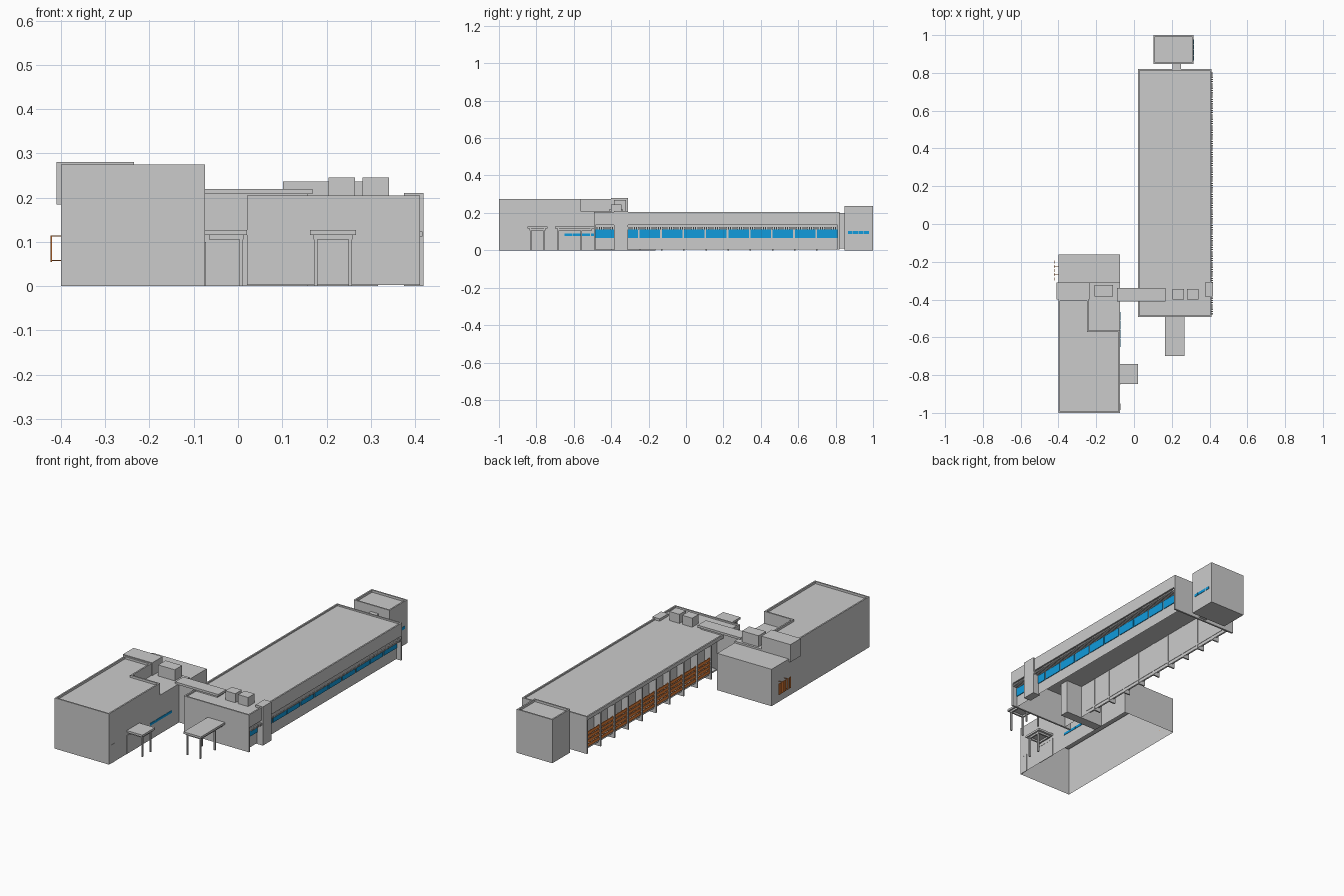
import bpy, bmesh

if "Cube" in bpy.data.objects:
    bpy.data.objects.remove(bpy.data.objects["Cube"])


def material(name, col):
    m = bpy.data.materials.new(name)
    m.diffuse_color = (*col, 1)
    m.use_nodes = True
    m.node_tree.nodes["Principled BSDF"].inputs["Base Color"].default_value = m.diffuse_color
    return m


BLUE = material("window_blue", (0.005, 0.33, 0.72))
ORANGE = material("screen_orange", (0.80, 0.22, 0.04))


def finish(name, bm, mat=None):
    bmesh.ops.recalc_face_normals(bm, faces=bm.faces)
    me = bpy.data.meshes.new(name)
    bm.to_mesh(me)
    bm.free()
    ob = bpy.data.objects.new(name, me)
    bpy.context.collection.objects.link(ob)
    if mat:
        me.materials.append(mat)
    return ob


def boxes(name, items, mat=None):
    """One object from boxes given as (x0, x1, y0, y1, z0, z1)."""
    bm = bmesh.new()
    for x0, x1, y0, y1, z0, z1 in items:
        vs = bmesh.ops.create_cube(bm, size=1)["verts"]
        for v in vs:
            v.co = (x1 if v.co.x > 0 else x0,
                    y1 if v.co.y > 0 else y0,
                    z1 if v.co.z > 0 else z0)
    return finish(name, bm, mat)


def shell(name, outline, z0, z1, floor=True, cap=True, rim=0.008, sink=0.012):
    """Extruded outline whose roof is sunk behind a parapet."""
    bm = bmesh.new()
    base = bm.faces.new([bm.verts.new((x, y, z0)) for x, y in outline])
    geom = bmesh.ops.extrude_face_region(bm, geom=[base])["geom"]
    bmesh.ops.translate(bm, vec=(0, 0, z1 - z0),
                        verts=[g for g in geom if isinstance(g, bmesh.types.BMVert)])
    top = [g for g in geom if isinstance(g, bmesh.types.BMFace)][0]
    if not floor and base.is_valid:
        bmesh.ops.delete(bm, geom=[base], context='FACES_ONLY')
    if cap:
        bm.normal_update()
        bmesh.ops.inset_region(bm, faces=[top], thickness=rim, use_even_offset=True)
        geom = bmesh.ops.extrude_face_region(bm, geom=[top])["geom"]
        bmesh.ops.translate(bm, vec=(0, 0, -sink),
                            verts=[g for g in geom if isinstance(g, bmesh.types.BMVert)])
        if top.is_valid:
            bmesh.ops.delete(bm, geom=[top], context='FACES_ONLY')
    else:
        bmesh.ops.delete(bm, geom=[top], context='FACES_ONLY')
    return finish(name, bm)


def rect(x0, x1, y0, y1):
    return [(x0, y0), (x1, y0), (x1, y1), (x0, y1)]


# --- hall on the left: open-bottom walls, tall part with a notch, low roofs
HX = -0.074
shell("hall_walls", rect(-0.40, HX, -1.0, -0.162), 0, 0.20, floor=False, cap=False)
shell("hall_upper", [(-0.40, -1), (HX, -1), (HX, -0.563), (-0.24, -0.563),
                     (-0.24, -0.40), (-0.40, -0.40)], 0.20, 0.275, floor=False)
boxes("hall_low_roofs", [(-0.24, HX, -0.563, -0.31, 0.19, 0.21),
                         (-0.40, HX, -0.31, -0.162, 0.19, 0.20)])
boxes("hall_roof_band", [(-0.41, -0.235, -0.40, -0.31, 0.185, 0.28)])
boxes("hall_roof_unit", [(-0.21, -0.11, -0.385, -0.322, 0.21, 0.27)])
boxes("hall_windows", [(HX - 0.001, HX + 0.002, y, y + 0.044, 0.077, 0.09)
                       for y in (-0.65, -0.603, -0.556, -0.509)], BLUE)


def door(name, y0, y1, h, x=HX):
    boxes(name, [(x - 0.002, x + 0.002, y0, y0 + 0.005, 0, h),
                 (x - 0.002, x + 0.002, y1 - 0.005, y1, 0, h),
                 (x - 0.002, x + 0.002, y0, y1, h - 0.005, h),
                 (x - 0.002, x + 0.001, y0, y1, 0, h)])


door("hall_service_door", -0.985, -0.95, 0.10)
door("hall_main_door", -0.85, -0.74, 0.10)

# orange screen on the hall's outer side
boxes("hall_screen",
      [(-0.423, -0.420, y, y + 0.016, 0.055, 0.115) for y in
       (-0.298, -0.276, -0.254, -0.232, -0.210)]
      + [(-0.421, -0.40, y, y + 0.002, z, z + 0.002)
         for y in (-0.27, -0.225) for z in (0.057, 0.112)], ORANGE)


# --- entrance canopies on posts
def canopy(name, x0, x1, y0, y1, posts):
    w = 0.008
    boxes(name + "_slab", [(x0, x1, y0, y1, 0.116, 0.127)])
    boxes(name + "_posts", [(x, x + w, y, y + w, 0, 0.116) for x, y in posts])
    boxes(name + "_beams",
          [(x0 + 0.008, x1 - 0.008, y, y + w, 0.106, 0.116) for y in (y0 + 0.012, y1 - 0.02)]
          + [(x, x + w, y0 + 0.012, y1 - 0.012, 0.106, 0.116) for x in (x0 + 0.009, x1 - 0.017)])


canopy("hall_canopy", HX, 0.02, -0.848, -0.74, [(0.003, -0.833), (0.003, -0.765)])
canopy("front_canopy", 0.163, 0.267, -0.70, -0.49,
       [(x, y) for x in (0.172, 0.25) for y in (-0.688, -0.565)])
boxes("front_door", [(0.18, 0.25, -0.493, -0.489, 0.005, 0.10)])

# --- link between the two buildings
boxes("link_body", [(HX, 0.157, -0.40, -0.35, 0, 0.21)])
boxes("link_roof", [(-0.09, 0.168, -0.41, -0.34, 0.208, 0.22)])

# --- long wing, open underneath
EX = 0.411
shell("wing_roof", rect(0.02, EX, -0.493, 0.82), 0.185, 0.205, sink=0.008)
shell("wing_walls", rect(0.06, 0.383, -0.485, 0.812), 0.004, 0.186, floor=False, cap=False)
boxes("wing_end_walls", [(0.02, EX, y, y + 0.01, 0.003, 0.186) for y in (-0.493, 0.81)])
boxes("wing_fascia", [(EX - 0.01, EX, -0.483, 0.81, 0.135, 0.186)])
boxes("wing_stair_slab", [(0.375, 0.419, -0.385, -0.31, 0, 0.21)])
boxes("wing_roof_units", [(x, x + 0.06, -0.40, -0.345, 0.195, 0.246) for x in (0.204, 0.281)])

PITCH = 0.1185
bays = [-0.485 + i * PITCH for i in range(11)]
boxes("wing_windows", [(0.381, 0.387, y, min(y + 0.11, 0.809), 0.065, 0.111) for y in bays], BLUE)

# sun shade with many closely set slats above the windows
slats = [(0.383, 0.417, -0.478 + i * 0.0117, -0.472 + i * 0.0117, 0.112, 0.124) for i in range(110)]
boxes("sun_shade", slats)

# fins on the inner side, with orange slatted screens in each bay
boxes("wing_fins", [(0.02, 0.062, y - 0.004, y + 0.004, 0, 0.186) for y in bays[2:]])
screens = []
for y in bays[2:]:
    a, b = y + 0.005, min(y + PITCH - 0.005, 0.809)
    screens += [(0.026, 0.029, a, b, z, z + 0.017) for z in (0.034, 0.056, 0.078, 0.100)]
    screens += [(0.029, 0.032, a + k * (b - a - 0.004), a + k * (b - a - 0.004) + 0.004, 0.034, 0.117)
                for k in (0, 0.33, 0.67, 1)]
boxes("wing_screens", screens, ORANGE)
boxes("wing_walkway", [(0.032, 0.062, -0.31, 0.81, 0.022, 0.03)])

# --- rear annex and its connector
shell("annex", rect(0.102, 0.316, 0.847, 1.0), 0, 0.236)
boxes("annex_connector", [(0.205, 0.25, 0.815, 0.855, 0.01, 0.20)])
boxes("annex_windows", [(0.315, 0.318, y, y + 0.026, 0.087, 0.102)
                        for y in (0.865, 0.894, 0.923, 0.952)], BLUE)
